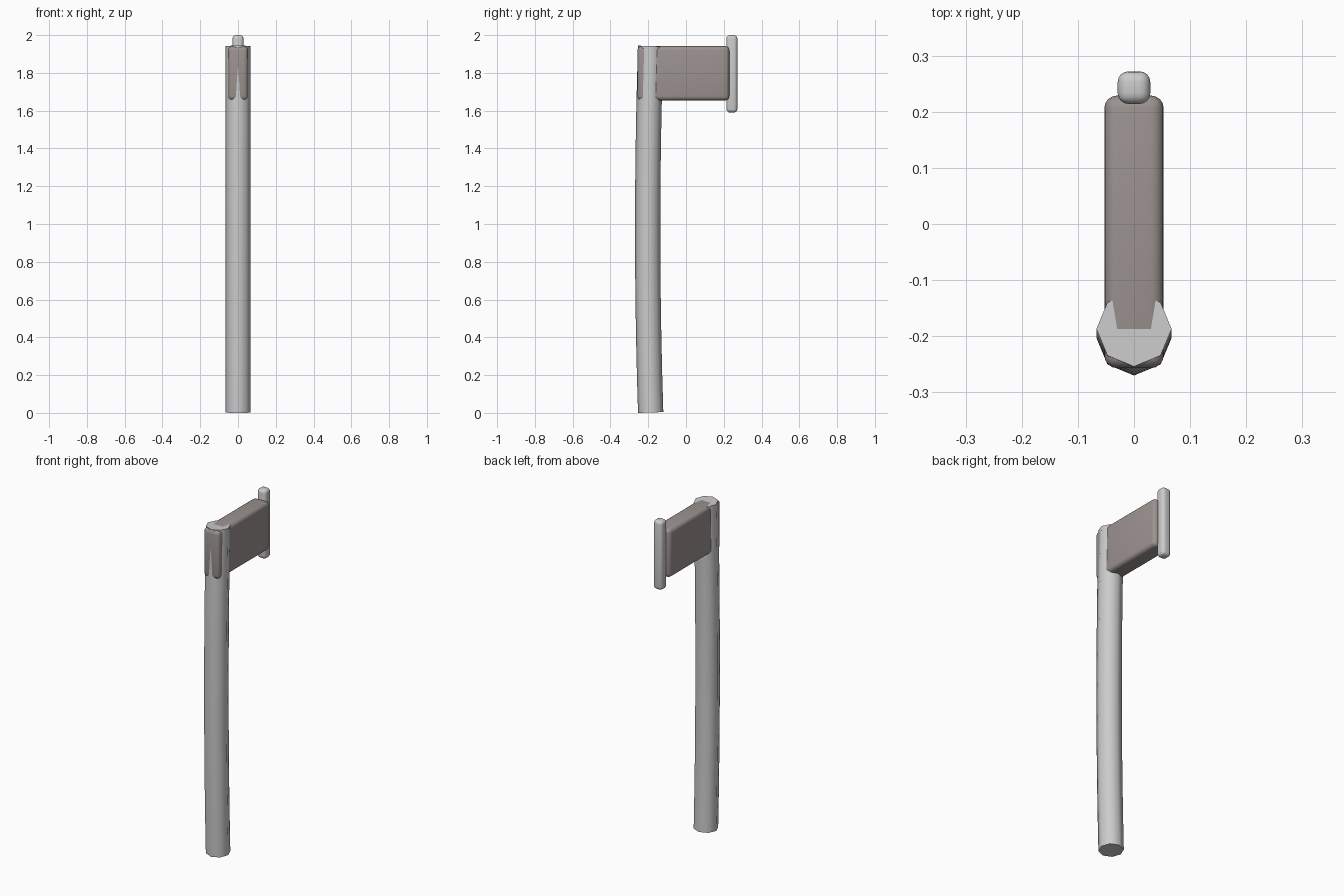
import bpy, bmesh, math
from mathutils import Vector

if "Cube" in bpy.data.objects:
    bpy.data.objects.remove(bpy.data.objects["Cube"])

SIDES = 8
RADIUS = 0.067
TOP = 1.942


def add_object(name, bm, angle=60):
    bmesh.ops.recalc_face_normals(bm, faces=bm.faces[:])
    mesh = bpy.data.meshes.new(name)
    bm.to_mesh(mesh)
    bm.free()
    ob = bpy.data.objects.new(name, mesh)
    bpy.context.collection.objects.link(ob)
    bpy.ops.object.select_all(action='DESELECT')
    ob.select_set(True)
    bpy.context.view_layer.objects.active = ob
    bpy.ops.object.shade_smooth_by_angle(angle=math.radians(angle))
    return ob


def rounded_box(name, lo, hi, bevel, segments=4):
    lo, hi = Vector(lo), Vector(hi)
    bm = bmesh.new()
    bmesh.ops.create_cube(bm, size=1)
    for v in bm.verts:
        v.co = (lo + hi) / 2 + v.co * (hi - lo)
    bmesh.ops.bevel(bm, geom=bm.edges[:], offset=bevel, segments=segments,
                    profile=0.5, affect='EDGES', clamp_overlap=True)
    return add_object(name, bm, 40)


# Handle: octagonal section swept along a gently bowed path
bm = bmesh.new()
rings = []
STEPS = 10
for i in range(STEPS + 1):
    t = 2 * i / STEPS - 1
    center = Vector((0, -0.203 + 0.016 * t * t, 0.002 + (TOP - 0.002) * i / STEPS))
    lean = 0.033 * t
    ring = []
    for k in range(SIDES):
        a = 2 * math.pi * k / SIDES
        x, y = RADIUS * math.cos(a), RADIUS * math.sin(a)
        ring.append(bm.verts.new(center + Vector((x, y, -y * lean))))
    rings.append(ring)
for a, b in zip(rings, rings[1:]):
    for k in range(SIDES):
        n = (k + 1) % SIDES
        bm.faces.new((a[k], a[n], b[n], b[k]))
bm.faces.new(rings[0][::-1])
bm.faces.new(rings[-1])
add_object("handle", bm)

# Axe head passing through the handle
head = rounded_box("axe_head", (-0.053, -0.257, 1.654), (0.053, 0.229, TOP), 0.023)
mat = bpy.data.materials.new("dark_metal")
mat.diffuse_color = (0.33, 0.29, 0.28, 1)
mat.use_nodes = True
mat.node_tree.nodes["Principled BSDF"].inputs["Base Color"].default_value = mat.diffuse_color
head.data.materials.append(mat)

# Upright cutting edge
rounded_box("cutting_edge", (-0.029, 0.214, 1.59), (0.029, 0.272, 2.0), 0.019)
